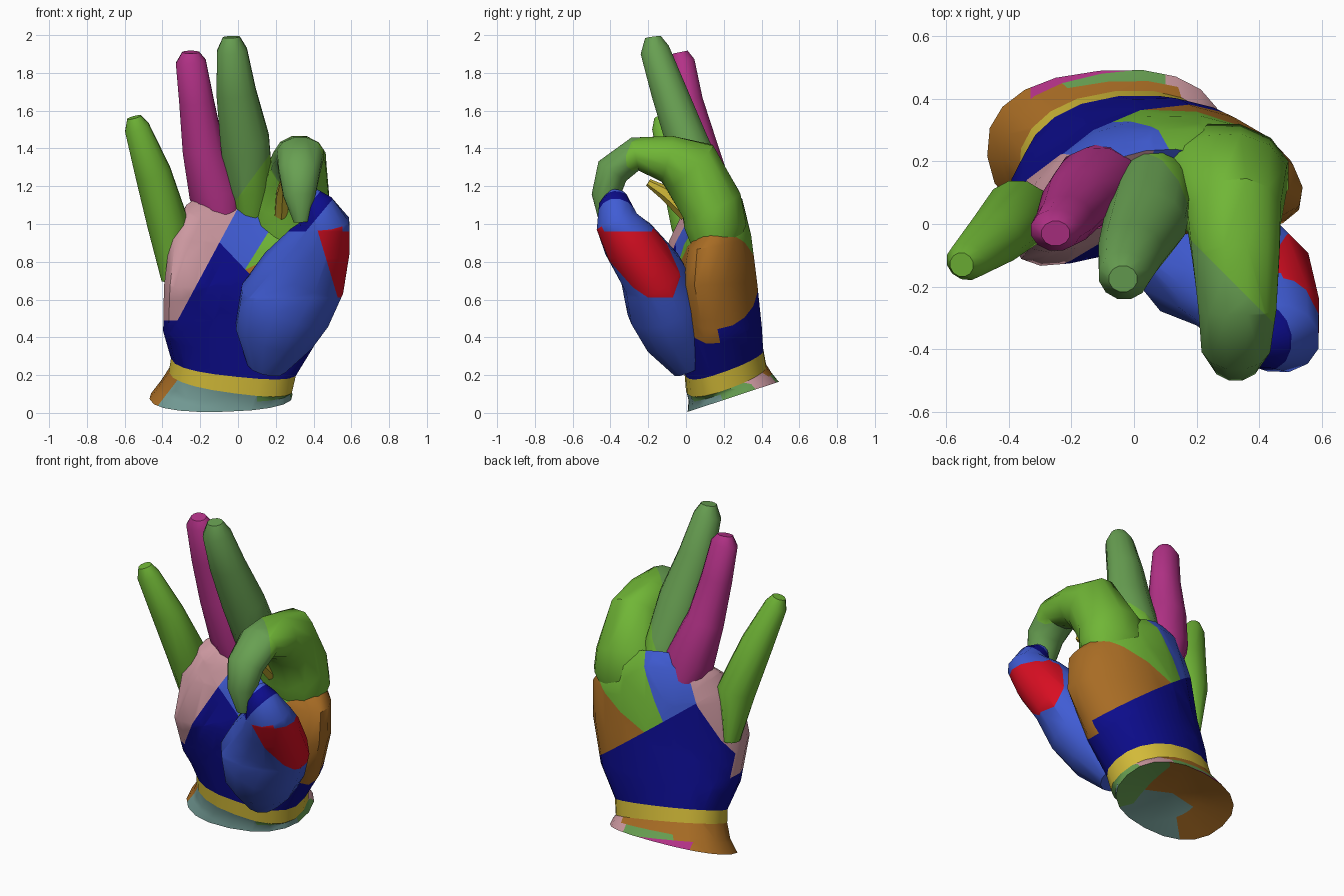
import bpy, bmesh, math
from mathutils import Vector

old = bpy.data.objects.get("Cube")
if old:
    bpy.data.objects.remove(old, do_unlink=True)

# Colours
PALETTE = {"lime": "70B636", "sage": "68A052", "magenta": "B43288", "navy": "0C0C8C",
           "blue": "405CD4", "brown": "A86C24", "yellow": "D2BA38", "red": "D80E22",
           "mauve": "CC98A0", "teal": "749C96"}


def make_material(name, code):
    rgb = [int(code[i:i + 2], 16) / 255 for i in (0, 2, 4)]
    lin = [c / 12.92 if c < 0.04 else ((c + 0.055) / 1.055) ** 2.4 for c in rgb]
    mat = bpy.data.materials.new(name)
    mat.use_nodes = True
    mat.diffuse_color = (*lin, 1)
    mat.node_tree.nodes["Principled BSDF"].inputs["Base Color"].default_value = (*lin, 1)
    return mat


MATS = {n: make_material(n, c) for n, c in PALETTE.items()}


def loft(name, rings, rule, cuts=(), caps=(True, True), dent_start=False):
    """Skin rings of points, cut along colour borders, colour faces by rule(centre, normal)."""
    bm = bmesh.new()
    loops = [[bm.verts.new(p) for p in ring] for ring in rings]
    n = len(loops[0])
    for a, b in zip(loops, loops[1:]):
        for i in range(n):
            j = (i + 1) % n
            bm.faces.new((a[i], a[j], b[j], b[i]))
    start = bm.faces.new(loops[0][::-1]) if caps[0] else None
    if caps[1]:
        bm.faces.new(loops[-1])
    bm.normal_update()
    if dent_start:
        bmesh.ops.poke(bm, faces=[start], offset=-0.06)
    for point, normal in cuts:
        geom = bm.verts[:] + bm.edges[:] + bm.faces[:]
        bmesh.ops.bisect_plane(bm, geom=geom, dist=1e-4, plane_co=point, plane_no=normal)
    if all(caps):
        bmesh.ops.recalc_face_normals(bm, faces=bm.faces[:])
    bm.normal_update()
    mesh = bpy.data.meshes.new(name)
    used = []
    for f in bm.faces:
        colour = rule(f.calc_center_median(), f.normal)
        if colour not in used:
            used.append(colour)
            mesh.materials.append(MATS[colour])
        f.material_index = used.index(colour)
    bm.to_mesh(mesh)
    bm.free()
    obj = bpy.data.objects.new(name, mesh)
    bpy.context.collection.objects.link(obj)
    bpy.ops.object.select_all(action="DESELECT")
    obj.select_set(True)
    bpy.context.view_layer.objects.active = obj
    bpy.ops.object.shade_smooth_by_angle(angle=math.radians(40))


def slice_ring(x, y, z, rx, ry, yaw, slope_x, slope_y, cup=0, n=20):
    """Rounded cross-section of the hand, turned by yaw, tilted, its ends cupped forwards."""
    c, s = math.cos(math.radians(yaw)), math.sin(math.radians(yaw))
    ring = []
    for i in range(n):
        a = 2 * math.pi * i / n
        cu, sv = [math.copysign(abs(w) ** 0.85, w) for w in (math.cos(a), math.sin(a))]
        u, v = rx * cu, ry * sv - cup * cu * cu
        dx, dy = u * c - v * s, u * s + v * c
        ring.append((x + dx, y + dy, z + slope_x * dx + slope_y * dy))
    return ring


def digit_rings(path, n=12):
    """Rings square to a path of (x, y, z, side radius, depth radius)."""
    pts = [Vector(p[:3]) for p in path]
    rings = []
    for i, p in enumerate(pts):
        t = (pts[min(i + 1, len(pts) - 1)] - pts[max(i - 1, 0)]).normalized()
        side = (Vector((1, 0, 0)) - t * t.x).normalized()
        deep = t.cross(side)
        ring = []
        for k in range(n):
            a = 2 * math.pi * (k + 0.5) / n
            ring.append(p + side * path[i][3] * math.cos(a) * 1.03
                        + deep * path[i][4] * math.sin(a) * 1.03)
        rings.append(ring)
    return rings


def border(a, b):
    """Cutting plane along the line z = a + b * x."""
    return Vector((0, 0, a)), Vector((-b, 0, 1)).normalized()


def above(c, line):
    return c.z > line[0] + line[1] * c.x


def upright(x):
    return Vector((x, 0, 0)), Vector((1, 0, 0))


# Wrist, cuff and palm share their border rings
wrist_end = slice_ring(-0.09, 0.25, 0.085, 0.38, 0.24, 5, 0, 0.33)
wrist_mid = slice_ring(-0.065, 0.235, 0.135, 0.35, 0.22, 5, -0.06, 0.34)
cuff_low = slice_ring(-0.04, 0.215, 0.18, 0.33, 0.21, 6, -0.17, 0.35, 0.02)
cuff_top = slice_ring(-0.025, 0.205, 0.265, 0.335, 0.205, 6, -0.14, 0.35, 0.03)
WRIST_SIDE = (0.59, 1.3)
WRIST_BACK = Vector((0, 0, 0.0025)), Vector((0.15, -0.33, 1)).normalized()


def wrist_colour(c, n):
    if n.z < -0.6:  # hollowed end
        if c.x > 0.13:
            return "sage"
        return "teal" if c.y < 0.22 and c.x > -0.27 else "brown"
    if n.y < -0.2:
        return "brown" if above(c, WRIST_SIDE) else "teal"
    if c.x < -0.33:
        return "brown"
    if c.z > 0.13 + 0.33 * (c.y - 0.235):
        if c.x > 0.15:
            return "mauve" if c.y > 0.17 else "sage"
        return "brown"
    if c.x < 0.1:
        return "sage" if (c - WRIST_BACK[0]).dot(WRIST_BACK[1]) > 0 else "magenta"
    return "sage" if c.y < 0.33 else "mauve"


loft("wrist", [wrist_end, wrist_mid, cuff_low], wrist_colour,
     [upright(-0.33), upright(0.1), border(*WRIST_SIDE), WRIST_BACK], (True, False), True)
loft("cuff", [cuff_low, cuff_top], lambda c, n: "yellow", (), (False, False))

# Palm: slanting colour borders, as (height at x = 0, slope), for the inside and the back
INSIDE = {"mauve": (1.085, 1.86), "knuckle": (1.085, 1.86), "navy": (0.8, -1.05), "blue": (0.7, 1.6)}
BACK = {"mauve": (1.54, 2.6), "knuckle": (1.4, 2.0), "navy": (0.78, -0.75), "blue": (0.97, 2.0)}
LIME, HEEL = (0.74, 0.47), (0.49, 0)


def palm_colour(c, n):
    lines = BACK if n.y > 0.15 else INSIDE
    if above(c, HEEL) and above(c, lines["mauve"]) and above(c, lines["knuckle"]):
        return "mauve"
    if not above(c, lines["navy"]):
        return "navy"
    if above(c, lines["blue"]):
        return "blue"
    return "lime" if above(c, LIME) else "brown"


palm = [cuff_top,
        slice_ring(0.01, 0.185, 0.43, 0.42, 0.215, 8, -0.05, 0.15, 0.07),
        slice_ring(0.05, 0.155, 0.68, 0.47, 0.22, 10, 0, 0.05, 0.12),
        slice_ring(0.07, 0.165, 0.92, 0.455, 0.18, 9, -0.08, 0.15, 0.12),
        slice_ring(0.08, 0.165, 1.06, 0.38, 0.135, 9, -0.24, 0.5, 0.09),
        slice_ring(0.05, 0.15, 1.14, 0.26, 0.085, 9, -0.24, 0.8, 0.05)]
loft("palm", palm, palm_colour,
     [border(*line) for line in (*INSIDE.values(), *BACK.values(), LIME, HEEL)], (False, True))

# Straight fingers, the middle one with a web towards the index finger
WEB = (1.14, 1.36)
FINGERS = {
    "middle_finger": ("sage", [(0.07, 0.18, 1.0, 0.08, 0.1), (0.06, 0.1, 1.2, 0.125, 0.12),
                               (0.035, 0.0, 1.45, 0.13, 0.11), (-0.01, -0.09, 1.7, 0.105, 0.095),
                               (-0.032, -0.165, 1.92, 0.08, 0.078), (-0.035, -0.175, 1.99, 0.045, 0.042)]),
    "ring_finger": ("magenta", [(-0.08, 0.15, 0.98, 0.09, 0.11), (-0.115, 0.12, 1.17, 0.145, 0.125),
                                (-0.185, 0.07, 1.4, 0.11, 0.1), (-0.22, 0.01, 1.65, 0.092, 0.08),
                                (-0.25, -0.02, 1.86, 0.08, 0.066), (-0.25, -0.03, 1.91, 0.045, 0.04)]),
    "little_finger": ("lime", [(-0.365, 0.07, 0.7, 0.04, 0.06), (-0.37, 0.03, 1.0, 0.11, 0.11),
                               (-0.45, -0.05, 1.27, 0.095, 0.085), (-0.535, -0.12, 1.51, 0.066, 0.06),
                               (-0.55, -0.13, 1.565, 0.038, 0.038)])}
for name, (colour, path) in FINGERS.items():
    if name == "middle_finger":
        loft(name, digit_rings(path), lambda c, n: "sage" if above(c, WEB) else "lime", [border(*WEB)])
    else:
        loft(name, digit_rings(path), lambda c, n, k=colour: k)

# Bent index finger with a slanting border at its middle joint
index_path = [(0.27, 0.15, 0.83, 0.17, 0.1), (0.28, 0.155, 0.99, 0.215, 0.165),
              (0.285, 0.135, 1.1, 0.205, 0.165), (0.32, 0.02, 1.3, 0.15, 0.17),
              (0.325, -0.1, 1.345, 0.14, 0.125), (0.33, -0.27, 1.37, 0.125, 0.09),
              (0.325, -0.39, 1.28, 0.11, 0.09), (0.325, -0.425, 1.15, 0.085, 0.075),
              (0.335, -0.42, 1.01, 0.04, 0.04)]
loft("index_finger", digit_rings(index_path),
     lambda c, n: "sage" if c.x + c.y < 0.13 else "lime",
     [(Vector((0.13, 0, 0)), Vector((1, 1, 0)).normalized())])

# Fold under the index finger
fold_path = [(0.24, -0.2, 1.22, 0.02, 0.02), (0.235, -0.1, 1.16, 0.035, 0.04),
             (0.23, 0.01, 1.06, 0.04, 0.05)]
loft("index_fold", digit_rings(fold_path, 6), lambda c, n: "yellow")


# Thumb reaching up to the index tip
def thumb_colour(c, n):
    if c.z > 0.96 and 0.53 < c.z - 1.2 * c.x < 0.65:
        return "navy"
    if 0.61 < c.z < 0.97 and c.x > 0.42 + (0.97 - c.z) * 0.3:
        return "red"
    return "blue"


thumb_path = [(0.15, 0.03, 0.24, 0.1, 0.1), (0.19, -0.045, 0.41, 0.21, 0.18),
              (0.25, -0.115, 0.57, 0.25, 0.2), (0.35, -0.18, 0.74, 0.23, 0.17),
              (0.435, -0.3, 0.91, 0.165, 0.145), (0.46, -0.365, 1.01, 0.13, 0.115),
              (0.415, -0.375, 1.1, 0.09, 0.085), (0.38, -0.365, 1.16, 0.045, 0.05)]
loft("thumb", digit_rings(thumb_path), thumb_colour,
     [border(0.53, 1.2), border(0.65, 1.2), border(0.96, 0), border(0.61, 0), border(2.37, -1 / 0.3)])
